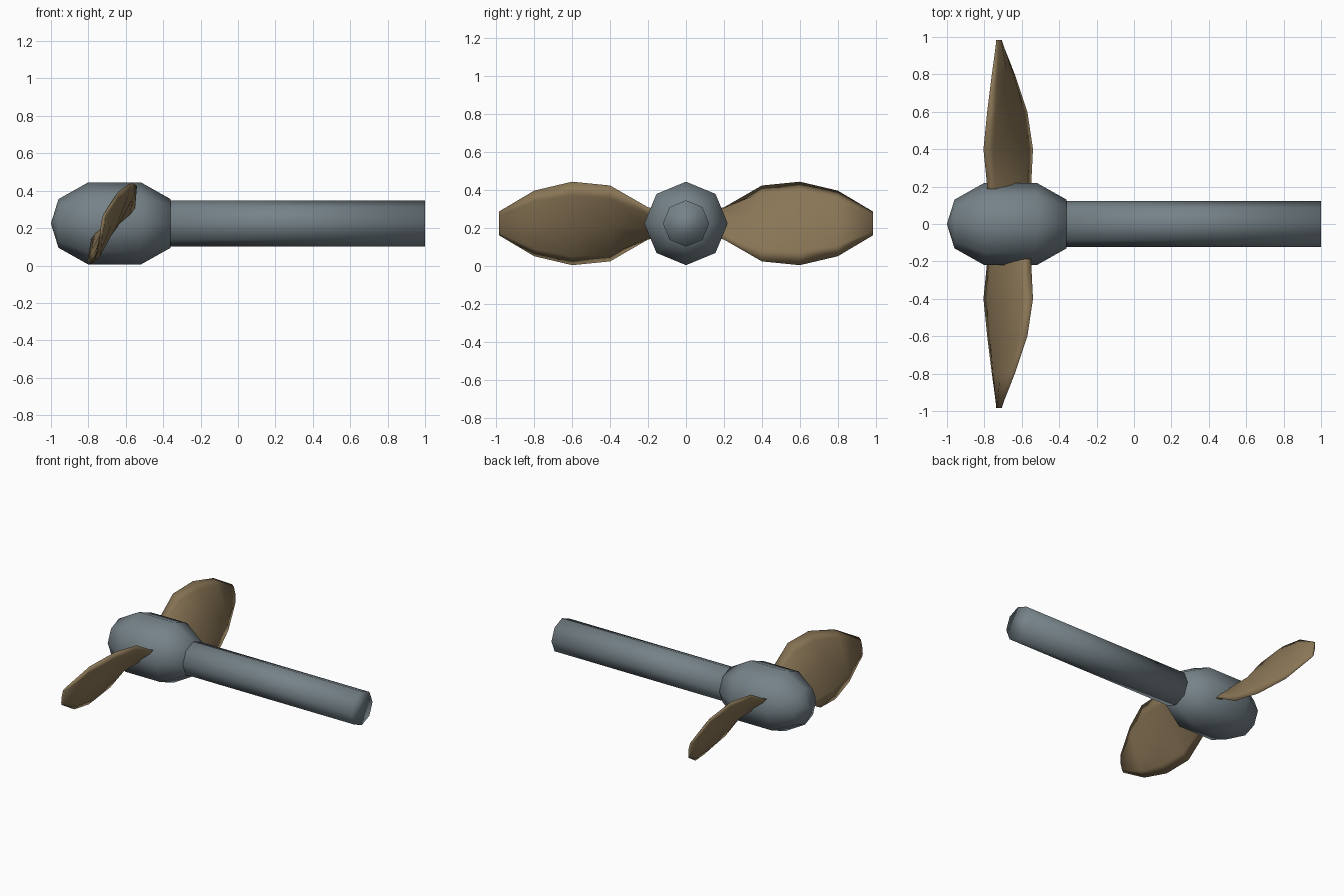
import bpy, bmesh
from math import pi, sin, cos
from mathutils import Vector, Matrix

if "Cube" in bpy.data.objects:
    bpy.data.objects.remove(bpy.data.objects["Cube"], do_unlink=True)

AXIS_Z = 0.225


def material(name, rgb):
    m = bpy.data.materials.new(name)
    m.use_nodes = True
    m.diffuse_color = (*rgb, 1)
    m.node_tree.nodes["Principled BSDF"].inputs["Base Color"].default_value = (*rgb, 1)
    return m


steel = material("blue grey steel", (0.18, 0.225, 0.25))
bronze = material("dull bronze", (0.26, 0.185, 0.095))


def loft(name, rings, mat):
    """Skin a list of equal point rings and cap both ends."""
    bm = bmesh.new()
    loops = [[bm.verts.new(p) for p in ring] for ring in rings]
    n = len(loops[0])
    for a, b in zip(loops, loops[1:]):
        for i in range(n):
            j = (i + 1) % n
            bm.faces.new((a[i], a[j], b[j], b[i]))
    bm.faces.new(loops[0])
    bm.faces.new(loops[-1])
    bmesh.ops.remove_doubles(bm, verts=bm.verts, dist=0.0005)
    bmesh.ops.recalc_face_normals(bm, faces=bm.faces)
    for f in bm.faces:
        f.smooth = True
    me = bpy.data.meshes.new(name)
    bm.to_mesh(me)
    bm.free()
    me.materials.append(mat)
    ob = bpy.data.objects.new(name, me)
    ob.location.z = AXIS_Z
    bpy.context.collection.objects.link(ob)
    return ob


def turned(name, profile, mat, sides=8):
    """Solid turned around the x axis from (x, radius) pairs."""
    rings = [[Vector((x, r * sin(2 * pi * i / sides), r * cos(2 * pi * i / sides)))
              for i in range(sides)] for x, r in profile]
    return loft(name, rings, mat)


# Hub and drive shaft
turned("hub", [(-1, 0.001), (-0.96, 0.13), (-0.8, 0.22), (-0.52, 0.22), (-0.36, 0.13)], steel)
turned("shaft", [(-0.45, 0.122), (1, 0.122)], steel)

# Twisted blade: span, lower edge x, upper edge x, half height, half thickness
stations = [(0.12, -0.785, -0.55, 0.07, 0.03),
            (0.2, -0.785, -0.55, 0.085, 0.03),
            (0.4, -0.805, -0.54, 0.2, 0.035),
            (0.6, -0.785, -0.57, 0.22, 0.032),
            (0.8, -0.76, -0.637, 0.173, 0.024),
            (0.985, -0.735, -0.71, 0.063, 0.012)]
# Blade section: position along the chord, offset across it
section = [(-1, 0), (-0.75, 0.7), (0, 1), (0.7, 0.5), (1, 0), (0.7, -0.7), (0, -0.8), (-0.75, -0.4)]


def blade_rings():
    for span, low, high, half, thick in stations:
        chord = Vector(((high - low) / 2, 0, half))
        across = Vector((half, 0, -chord.x)).normalized() * thick
        centre = Vector(((low + high) / 2, -span, 0))
        yield [centre + chord * u + across * v for u, v in section]


for name, angle in (("front_blade", 0), ("back_blade", pi)):
    blade = loft(name, list(blade_rings()), bronze)
    blade.data.transform(Matrix.Rotation(angle, 4, 'X'))
